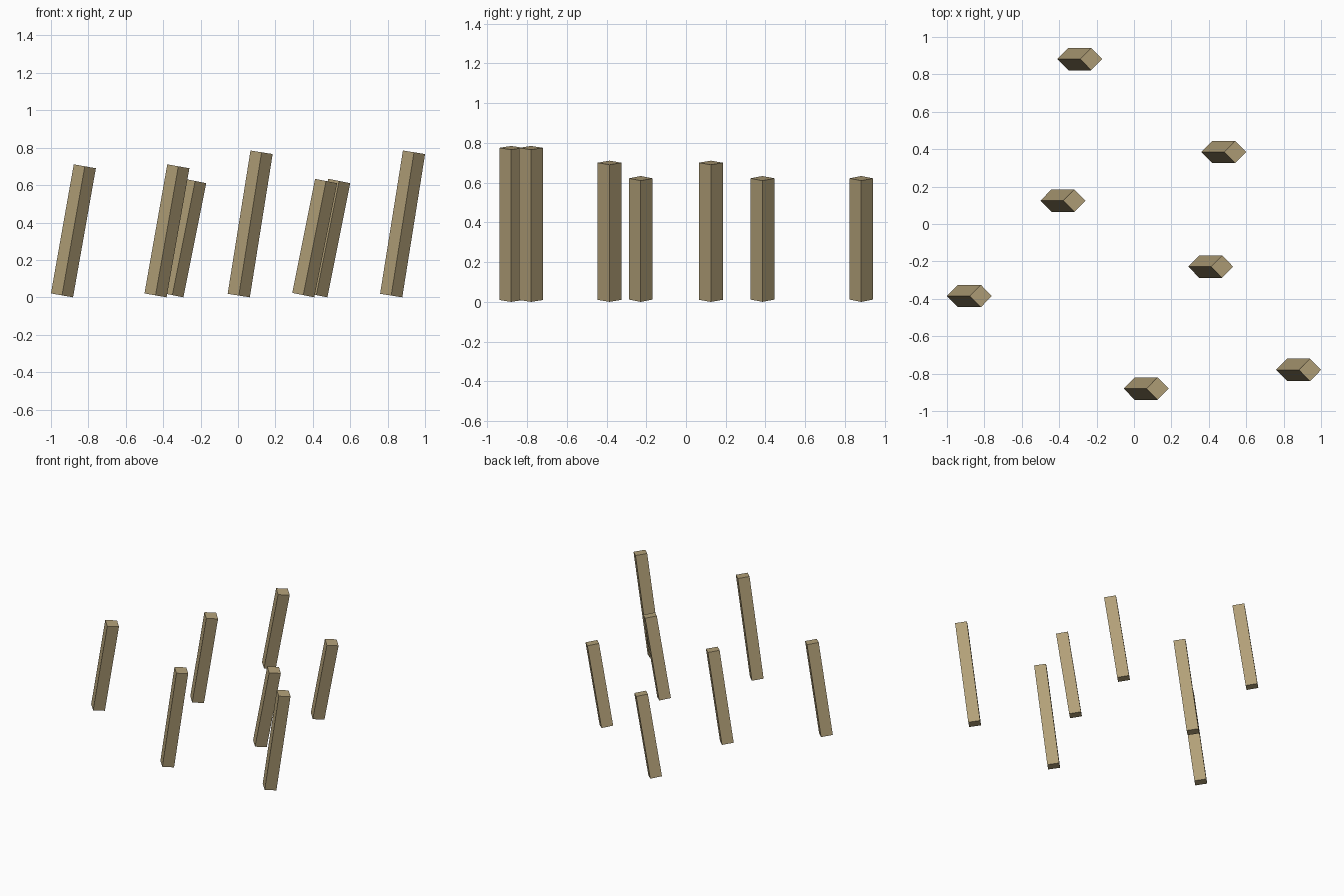
import bpy
import math
from mathutils import Vector

cube = bpy.data.objects.get("Cube")
if cube:
    bpy.data.objects.remove(cube, do_unlink=True)

# Weathered wood colour
wood = bpy.data.materials.new("tan_wood")
wood.use_nodes = True
color = (0.45, 0.355, 0.19, 1)
wood.diffuse_color = color
wood.node_tree.nodes["Principled BSDF"].inputs["Base Color"].default_value = color

RADIUS = 0.06   # half the diagonal of the square section
LEAN = 0.122    # sideways shift from foot to head
SHORT, MEDIUM, TALL = 0.61, 0.69, 0.766


def leaning_post(name, x, y, rise):
    """Square post, edge to the front, leaning towards +x."""
    axis = Vector((LEAN, 0, rise))
    tilt = math.atan2(LEAN, rise)
    foot = RADIUS * math.sin(tilt)
    bpy.ops.mesh.primitive_cylinder_add(
        vertices=4, radius=RADIUS, depth=axis.length,
        location=(x, y, foot + rise / 2), rotation=(0, tilt, 0))
    post = bpy.context.object
    post.name = name
    post.data.materials.append(wood)


# Scattered posts: centre x, centre y, rise
posts = [
    ("front_post", 0.065, -0.88, TALL),
    ("front_left_post", 0.88, -0.78, TALL),
    ("right_post", -0.88, -0.385, MEDIUM),
    ("inner_right_post", -0.38, 0.125, MEDIUM),
    ("inner_left_post", 0.41, -0.228, SHORT),
    ("back_left_post", 0.48, 0.385, SHORT),
    ("back_post", -0.29, 0.882, SHORT),
]
for name, x, y, rise in posts:
    leaning_post(name, x, y, rise)
